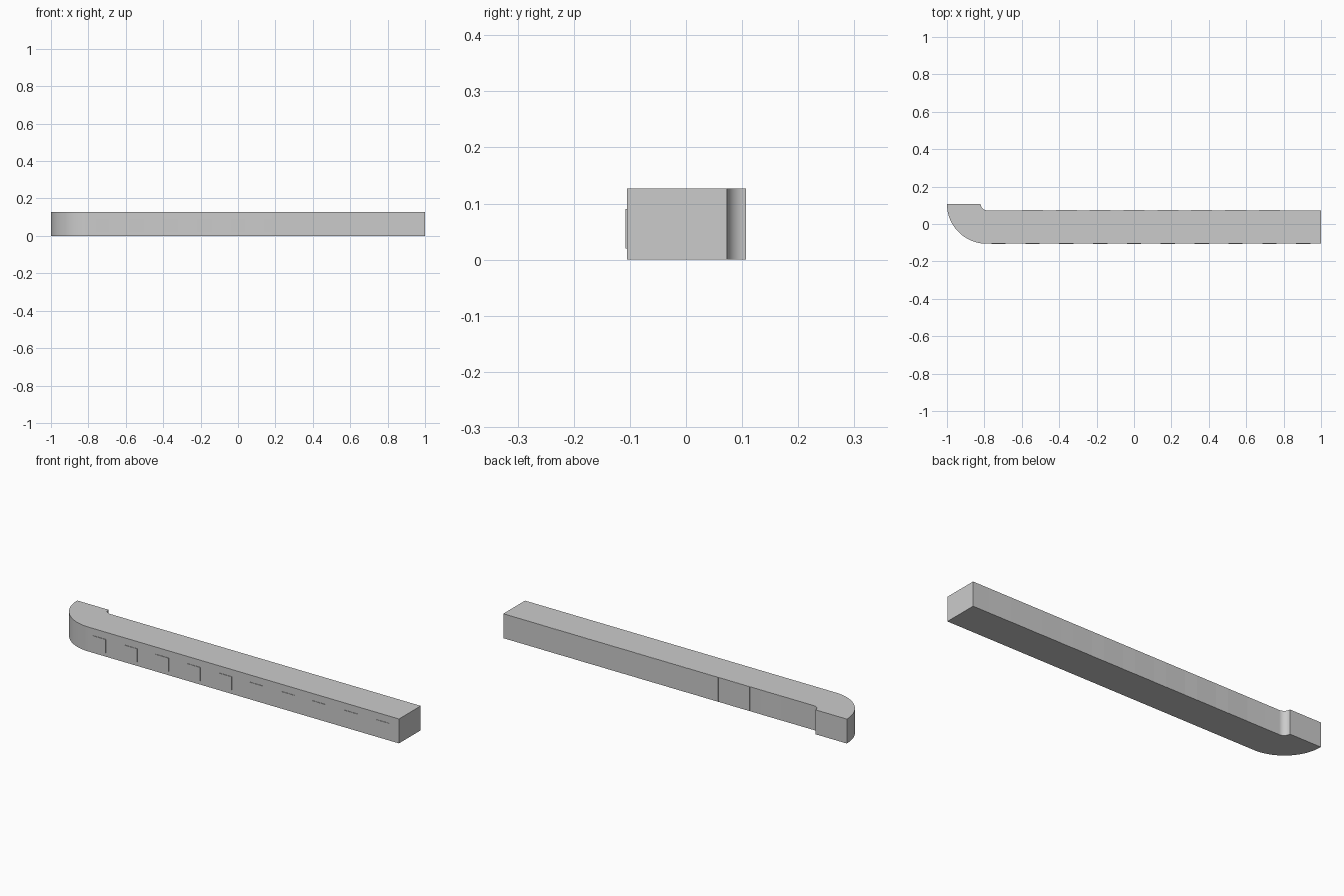
import bpy, bmesh, math

cube = bpy.data.objects.get("Cube")
if cube:
    bpy.data.objects.remove(cube, do_unlink=True)

HEIGHT, FRONT, BACK, TIP = 0.127, -0.1055, 0.073, 0.107

grey = bpy.data.materials.new("light_grey")
grey.use_nodes = True
colour = (0.6, 0.6, 0.6, 1)
grey.diffuse_color = colour
grey.node_tree.nodes["Principled BSDF"].inputs["Base Color"].default_value = colour


def add_object(name, bm):
    bmesh.ops.recalc_face_normals(bm, faces=bm.faces)
    mesh = bpy.data.meshes.new(name)
    bm.to_mesh(mesh)
    bm.free()
    mesh.materials.append(grey)
    obj = bpy.data.objects.new(name, mesh)
    bpy.context.collection.objects.link(obj)
    return obj


def arc(cx, cy, radius, start, end, steps):
    angles = [math.radians(start + (end - start) * i / steps) for i in range(steps + 1)]
    return [(cx + radius * math.cos(a), cy + radius * math.sin(a)) for a in angles]


def plate(name, x0, x1, y0, y1, z0, z1):
    bm = bmesh.new()
    bmesh.ops.create_cube(bm, size=1)
    for v in bm.verts:
        v.co.x = x1 if v.co.x > 0 else x0
        v.co.y = y1 if v.co.y > 0 else y0
        v.co.z = z1 if v.co.z > 0 else z0
    return add_object(name, bm)


# Long block with a curved end: plan outline pulled up to full height
bend = TIP - FRONT
outline = [(1, FRONT), (1, BACK)]
outline += arc(-0.786, TIP, TIP - BACK, 270, 180, 12)
outline += arc(-1 + bend, TIP, bend, 180, 270, 32)
bm = bmesh.new()
base = bm.faces.new([bm.verts.new((x, y, 0)) for x, y in outline])
top = bmesh.ops.extrude_face_region(bm, geom=[base])["geom"]
for v in top:
    if isinstance(v, bmesh.types.BMVert):
        v.co.z = HEIGHT
body = add_object("curved_block", bm)
bpy.context.view_layer.objects.active = body
body.select_set(True)
bpy.ops.object.shade_smooth_by_angle(angle=math.radians(30))
body.select_set(False)

# Evenly spaced bays: raised front windows and shallow back panels
for i in range(10):
    x = -0.724 + 0.181 * i
    plate(f"front_window_{i + 1}", x - 0.038, x + 0.038, FRONT - 0.0025, FRONT + 0.002, 0.02, 0.09)
    if 0 < i < 9:
        plate(f"back_panel_{i + 1}", x - 0.056, x + 0.056, BACK - 0.002, BACK + 0.0006, 0, HEIGHT - 0.001)
